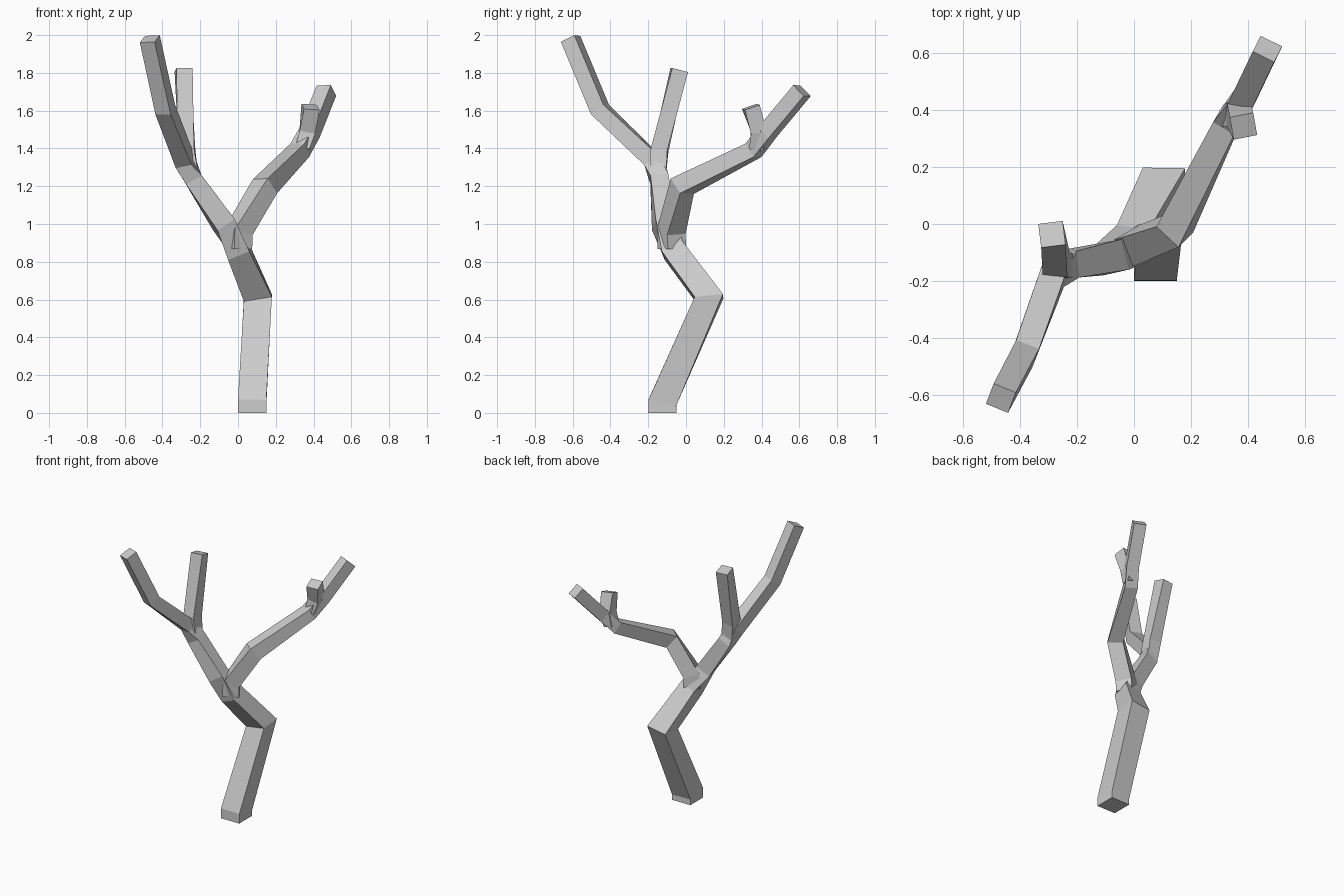
import bpy, bmesh
from math import cos, sin, radians
from mathutils import Vector

if "Cube" in bpy.data.objects:
    bpy.data.objects.remove(bpy.data.objects["Cube"])


def limb(name, path):
    """Square tube along path; each point is (x, y, z, half width, heading of side axis)."""
    pts = [Vector(p[:3]) for p in path]
    bm = bmesh.new()
    rings = []
    for i, (x, y, z, r, a) in enumerate(path):
        t = Vector()
        if i > 0:
            t += (pts[i] - pts[i - 1]).normalized()
        if i < len(pts) - 1:
            t += (pts[i + 1] - pts[i]).normalized()
        t.normalize()
        side = Vector((cos(radians(a)), sin(radians(a)), 0))
        side = (side - t * side.dot(t)).normalized()
        up = t.cross(side)
        rings.append([bm.verts.new(pts[i] + (side * u + up * v) * r)
                      for u, v in ((-1, -1), (1, -1), (1, 1), (-1, 1))])
    for lo, hi in zip(rings, rings[1:]):
        for k in range(4):
            n = (k + 1) % 4
            bm.faces.new((lo[k], lo[n], hi[n], hi[k]))
    bm.faces.new(rings[0][::-1])
    bm.faces.new(rings[-1])
    bmesh.ops.recalc_face_normals(bm, faces=bm.faces)
    me = bpy.data.meshes.new(name)
    bm.to_mesh(me)
    bm.free()
    ob = bpy.data.objects.new(name, me)
    bpy.context.collection.objects.link(ob)
    return ob


# Crooked trunk, running on into the left branch
limb("trunk", [
    (0.075, -0.125, 0.00, 0.075, 0),
    (0.075, -0.125, 0.055, 0.075, 0),
    (0.105, 0.122, 0.61, 0.075, 0),
    (0.00, -0.066, 0.86, 0.061, 4),
    (-0.077, -0.117, 1.00, 0.055, 15),
    (-0.238, -0.142, 1.24, 0.047, 6),
    (-0.28, -0.17, 1.33, 0.045, -12),
    (-0.385, -0.455, 1.605, 0.043, -20),
    (-0.467, -0.611, 1.98, 0.042, -21),
])

# Upright shoot on the left branch
limb("left_shoot", [
    (-0.255, -0.148, 1.27, 0.043, 0),
    (-0.273, -0.140, 1.39, 0.044, -5),
    (-0.288, -0.036, 1.815, 0.043, 7),
])

# Right branch
limb("right_branch", [
    (0.00, -0.075, 0.87, 0.055, -60),
    (0.003, -0.078, 0.96, 0.056, -60),
    (0.143, -0.02, 1.20, 0.053, -45),
    (0.327, 0.357, 1.39, 0.043, -30),
    (0.38, 0.43, 1.485, 0.042, -27),
    (0.468, 0.614, 1.706, 0.042, -27),
])

# Short shoot on the right branch
limb("right_shoot", [
    (0.345, 0.375, 1.40, 0.038, -5),
    (0.367, 0.385, 1.49, 0.042, 0),
    (0.384, 0.343, 1.62, 0.042, 10),
])
